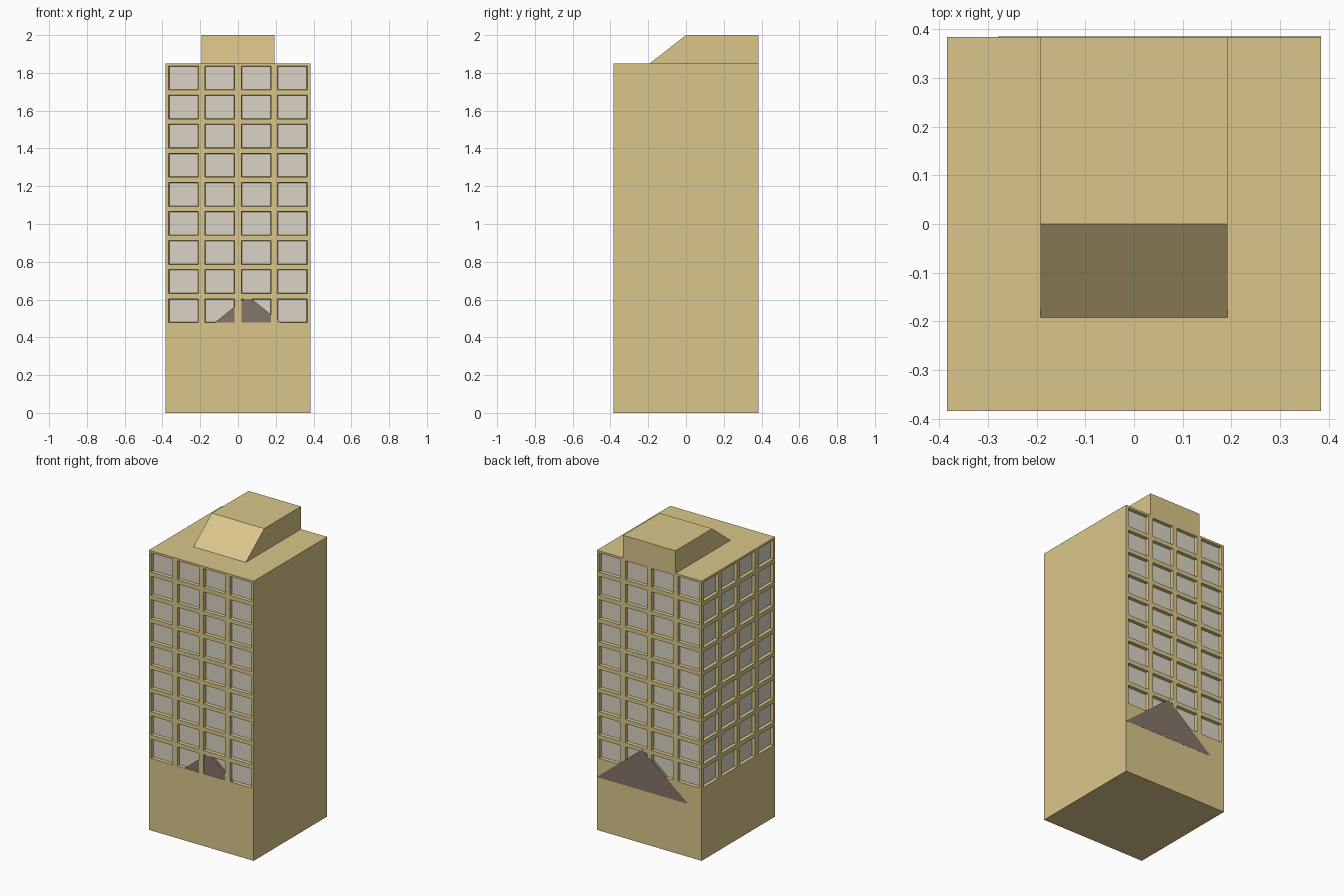
import bpy, bmesh
from mathutils import Vector

if "Cube" in bpy.data.objects:
    bpy.data.objects.remove(bpy.data.objects["Cube"])

H = 0.384          # half width of the tower
TOP = 1.85         # main roof height
ROW = 0.154        # storey height
ROWS = 9
BASE = TOP - ROWS * ROW


def material(name, rgb):
    m = bpy.data.materials.new(name)
    lin = [(c / 255 / 12.92) if c < 10 else ((c / 255 + 0.055) / 1.055) ** 2.4 for c in rgb]
    m.diffuse_color = (*lin, 1)
    m.use_nodes = True
    m.node_tree.nodes["Principled BSDF"].inputs["Base Color"].default_value = m.diffuse_color
    return m


wall = material("sand_wall", (218, 198, 138))
glass = material("pale_glass", (218, 212, 195))
brown = material("dark_brown", (132, 117, 106))


def finish(name, bm, mats):
    me = bpy.data.meshes.new(name)
    bm.to_mesh(me)
    bm.free()
    for m in mats:
        me.materials.append(m)
    ob = bpy.data.objects.new(name, me)
    bpy.context.collection.objects.link(ob)
    return ob


def prism(name, profile, offset, mat):
    """Extrude a closed 3D profile along an offset."""
    bm = bmesh.new()
    f = bm.faces.new([bm.verts.new(p) for p in profile])
    ext = bmesh.ops.extrude_face_region(bm, geom=[f], use_keep_orig=True)
    verts = [v for v in ext["geom"] if isinstance(v, bmesh.types.BMVert)]
    bmesh.ops.translate(bm, verts=verts, vec=offset)
    bmesh.ops.recalc_face_normals(bm, faces=bm.faces)
    return finish(name, bm, [mat])


def shrink(bm, face, factor, move):
    """Inset one face by scaling a copy about its centre, then pushing it."""
    f = bmesh.ops.extrude_discrete_faces(bm, faces=[face])["faces"][0]
    c = f.calc_center_median()
    for v in f.verts:
        v.co = c + (v.co - c) * factor + move
    return f


# tower with a window grid on front, back and left
bm = bmesh.new()
bmesh.ops.create_cube(bm, size=1)
for v in bm.verts:
    v.co = Vector((v.co.x * 2 * H, v.co.y * 2 * H, (v.co.z + 0.5) * TOP))
cuts = [((0, 0, BASE + i * ROW), (0, 0, 1)) for i in range(ROWS)]
for t in (-H / 2, 0, H / 2):
    cuts += [((t, 0, 0), (1, 0, 0)), ((0, t, 0), (0, 1, 0))]
for co, no in cuts:
    bmesh.ops.bisect_plane(bm, geom=bm.verts[:] + bm.edges[:] + bm.faces[:],
                           plane_co=co, plane_no=no)
bm.normal_update()

# plain right side, roof and underside
for axis in (Vector((1, 0, 0)), Vector((0, 0, 1)), Vector((0, 0, -1))):
    bmesh.ops.dissolve_faces(bm, faces=[f for f in bm.faces if f.normal.dot(axis) > 0.9])
bm.normal_update()

# recessed windows
cells = [f for f in bm.faces if f.calc_center_median().z > BASE
         and (abs(f.normal.y) > 0.9 or f.normal.x < -0.9)]
for cell in cells:
    n = cell.normal.copy()
    rim = shrink(bm, cell, 0.82, Vector())
    pane = shrink(bm, rim, 0.96, n * -0.02)
    pane.material_index = 1
finish("tower", bm, [wall, glass])

# rooftop plant room with sloping front
prism("roof_house", [(-H / 2, -H / 2, TOP), (-H / 2, 0, 2.0), (-H / 2, H, 2.0), (-H / 2, H, TOP)],
      (H, 0, 0), wall)

# gable roof shape running through the tower
prism("gable", [(-0.28, -0.381, 0.35), (0.384, -0.381, 0.35), (0.052, -0.381, 0.62)],
      (0, 0.766, 0), brown)
